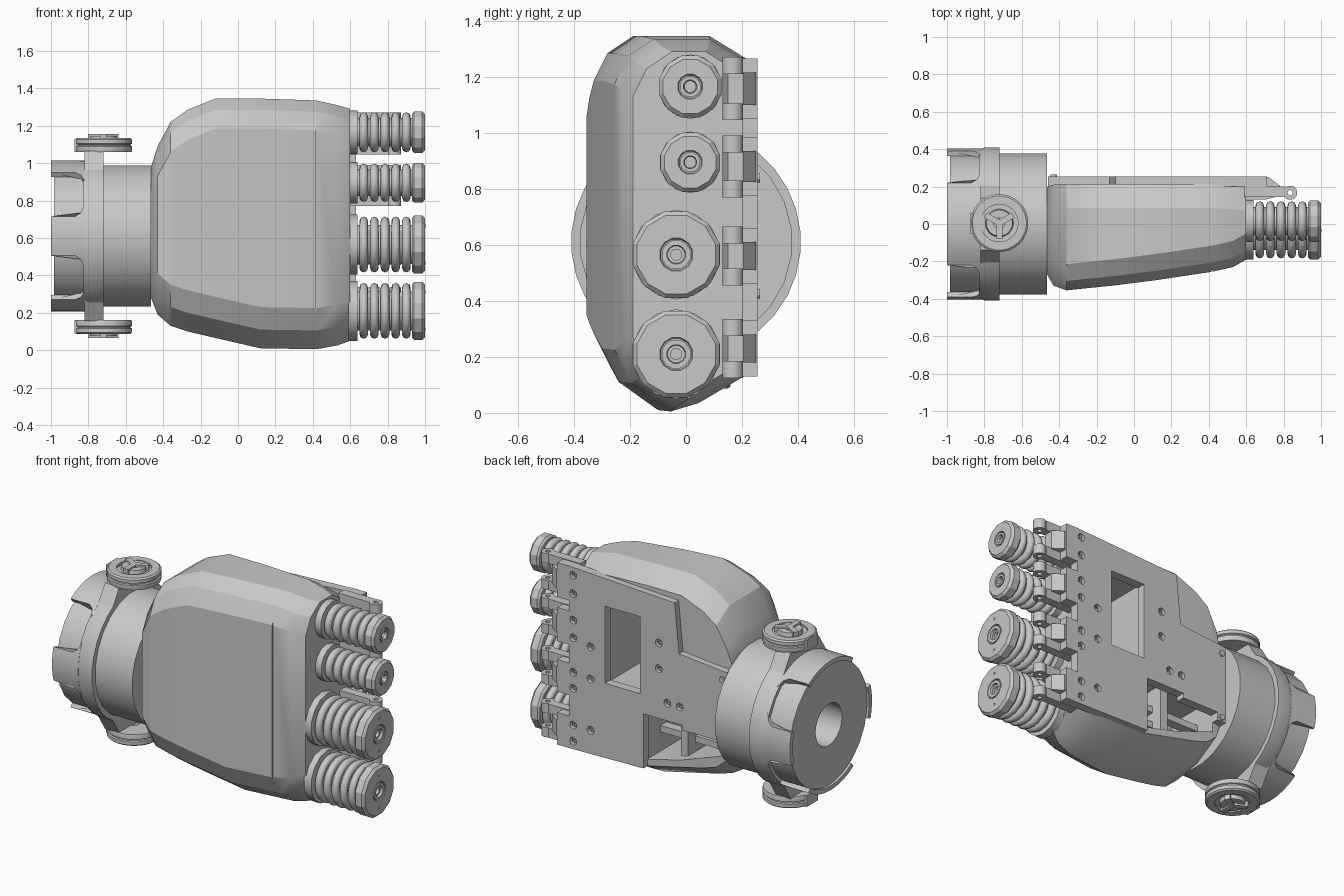
import bpy, bmesh, math
from mathutils import Vector

if "Cube" in bpy.data.objects:
    bpy.data.objects.remove(bpy.data.objects["Cube"])

grey = bpy.data.materials.new("plain grey")
grey.use_nodes = True
COLOUR = (0.58, 0.58, 0.58, 1)
grey.diffuse_color = COLOUR
grey.node_tree.nodes["Principled BSDF"].inputs["Base Color"].default_value = COLOUR


def smooth(obj, angle):
    bpy.ops.object.select_all(action='DESELECT')
    obj.select_set(True)
    bpy.context.view_layer.objects.active = obj
    bpy.ops.object.shade_smooth_by_angle(angle=math.radians(angle))


def finish(name, bm, angle=30):
    bmesh.ops.remove_doubles(bm, verts=bm.verts, dist=1e-5)
    bmesh.ops.recalc_face_normals(bm, faces=bm.faces)
    mesh = bpy.data.meshes.new(name)
    bm.to_mesh(mesh)
    bm.free()
    obj = bpy.data.objects.new(name, mesh)
    bpy.context.collection.objects.link(obj)
    mesh.materials.append(grey)
    smooth(obj, angle)
    return obj


def loft(bm, rings, closed=False):
    """Skin a list of point rings; closed joins the last ring to the first, else the ends are capped."""
    vs = [[bm.verts.new(p) for p in r] for r in rings]
    n = len(vs[0])
    for k in range(len(vs) if closed else len(vs) - 1):
        a, b = vs[k], vs[(k + 1) % len(vs)]
        for i in range(n):
            j = (i + 1) % n
            bm.faces.new((a[i], a[j], b[j], b[i]))
    if not closed:
        bm.faces.new(vs[0])
        bm.faces.new(vs[-1])


def lathe(bm, profile, centre, axis, sides):
    """Turn a closed (radius, offset) profile about an axis."""
    rings = []
    for k in range(sides):
        t = 2 * math.pi * (k + 0.5) / sides
        c, s = math.cos(t), math.sin(t)
        rings.append([Vector(centre) + Vector({'x': (d, r * c, r * s), 'y': (r * c, d, r * s),
                                               'z': (r * c, r * s, d)}[axis]) for r, d in profile])
    loft(bm, rings, closed=True)


def disc(bm, r, a, b, centre, axis, sides):
    """Solid cylinder from a to b along an axis."""
    rings = []
    for d in (a, b):
        ring = []
        for k in range(sides):
            t = 2 * math.pi * (k + 0.5) / sides
            c, s = r * math.cos(t), r * math.sin(t)
            ring.append(Vector(centre) + Vector({'x': (d, c, s), 'y': (c, d, s), 'z': (c, s, d)}[axis]))
        rings.append(ring)
    loft(bm, rings)


def box(bm, x, y, z):
    loft(bm, [[(px, y[0], z[0]), (px, y[1], z[0]), (px, y[1], z[1]), (px, y[0], z[1])] for px in x])


def prism(bm, outline, y0, y1):
    loft(bm, [[(x, y, z) for x, z in outline] for y in (y0, y1)])


def cut(obj, build, *args, angle=25):
    """Subtract one solid made by a builder function."""
    bm = bmesh.new()
    build(bm, *args)
    cutter = finish("cutter", bm)
    cutter.hide_render = True
    mod = obj.modifiers.new("cut", 'BOOLEAN')
    mod.operation, mod.object, mod.solver = 'DIFFERENCE', cutter, 'EXACT'
    bpy.context.view_layer.objects.active = obj
    bpy.ops.object.modifier_apply(modifier="cut")
    bpy.data.objects.remove(cutter)
    smooth(obj, angle)


# Palm shell: rounded sections along x (x, bottom, top, front, back)
stations = [(-.465, .28, .98, -.27, .2), (-.43, .19, 1.09, -.33, .21), (-.36, .13, 1.22, -.355, .215),
            (-.27, .1, 1.285, -.345, .215), (-.12, .065, 1.345, -.33, .215), (.12, .01, 1.345, -.3, .215),
            (.42, .005, 1.335, -.255, .215), (.53, .025, 1.31, -.23, .21), (.6, .05, 1.29, -.19, .2)]
bm = bmesh.new()
loft(bm, [[(x, f, b + .22), (x, f, t - .16), (x, f + .05, t - .06), (x, f + .14, t), (x, k - .13, t),
           (x, k, t - .08), (x, k, b + .13), (x, k - .17, b + .03), (x, f + .2, b),
           (x, f + .06, b + .1)] for x, b, t, f, k in stations])
palm = finish("palm_shell", bm, 25)

# Open bays behind the back plate, and the front seam
cut(palm, prism, [(-.4, .55), (-.4, .34), (-.12, .24), (.12, .18), (.12, .55)], -.15, .3)
cut(palm, box, (.13, .4), (-.14, .3), (.58, 1.1))
cut(palm, box, (.415, .421), (-.4, -.247), (.2, 1.22))

# Internal rails seen through the lower bay
bm = bmesh.new()
for z in (.3, .4):
    box(bm, (-.41, .13), (.02, .08), (z, z + .04))
box(bm, (-.12, -.07), (-.16, .15), (.23, .56))
finish("inner_rails", bm)

# Back plate with finger tongues, window and screw holes
spans = [(.13, .33), (.46, .66), (.775, .985), (1.05, 1.265)]
outline = [(-.46, .4), (-.4, .4), (-.4, .45), (-.15, .45), (-.15, .48), (.115, .48), (.115, .14)]
for lo, hi in spans:
    outline += [(.63, lo), (.71, lo), (.71, hi), (.63, hi)]
outline += [(-.1, 1.23), (-.13, .92), (-.46, .89)]
bm = bmesh.new()
prism(bm, outline, .2, .255)
plate = finish("back_plate", bm)
cut(plate, box, (.14, .38), (.1, .3), (.6, 1.08))
screws = [(.48, .8), (.48, .6), (.48, .28), (.01, .95), (.01, .79), (-.05, .59), (-.135, .59)]
screws += [(.6, z) for lo, hi in spans for z in (lo + .05, hi - .05)]
for x, z in screws:
    cut(plate, disc, .024, .225, .3, (x, 0, z), 'y', 12, angle=35)
bm = bmesh.new()
for x, z in screws:
    lathe(bm, [(.009, .22), (.017, .22), (.017, .24), (.009, .24)], (x, 0, z), 'y', 12)
for z in (.84, .425):
    disc(bm, .018, .25, .265, (-.43, 0, z), 'y', 12)
finish("plate_screws", bm)

# Knuckle hinges: block, two lugs and arms for each finger
for i, (lo, hi) in enumerate(spans):
    bm = bmesh.new()
    loft(bm, [[(.59, .13, z), (.7, .13, z), (.78, .15, z), (.78, .205, z), (.72, .25, z), (.69, .25, z),
               (.59, .21, z)] for z in (lo + .05, hi - .05)])
    for z in (lo - .005, hi - .055):
        lathe(bm, [(.014, 0), (.038, 0), (.038, .06), (.014, .06)], (.835, .167, z), 'z', 16)
        box(bm, (.59, .81), (.145, .2), (z, z + .06))
    finish(f"knuckle_hinge_{i + 1}", bm)

# Fingers: base collar, ribbed sleeve and drilled end cap
fingers = [(-.035, .21, .16), (-.035, .565, .16), (.015, .895, .11), (.015, 1.165, .115)]
for i, (y, z, r) in enumerate(fingers):
    centre = (0, y, z)
    bm = bmesh.new()
    disc(bm, r, .59, .64, centre, 'x', 14)
    finish(f"finger_collar_{i + 1}", bm)
    bm = bmesh.new()
    lathe(bm, [(.02, .6), (r * .66, .6), (r * .66, .95), (.02, .95)], centre, 'x', 24)
    for k in range(5):
        lathe(bm, [(r * .94 - .024 + .024 * math.cos(a), .672 + k * .057 + .023 * math.sin(a))
                   for a in [j * math.pi / 4 for j in range(8)]], centre, 'x', 24)
    finish(f"finger_sleeve_{i + 1}", bm, 50)
    bm = bmesh.new()
    h = r * .33
    lathe(bm, [(.02, .93), (r - .012, .93), (r, .942), (r, .985), (r - .015, 1), (h + .008, 1), (h + .004, .99),
               (h, .99), (h, 1), (h * .65, 1), (h * .6, .985), (.02, .985)], centre, 'x', 12)
    if r > .15:
        for s in (-.1, .1):
            lathe(bm, [(.004, 0), (.009, 0), (.009, .004), (.004, .004)], (.998, y, z + s), 'x', 8)
    finish(f"finger_cap_{i + 1}", bm, 20)

# Wrist barrel with a bored end
MID = .61
bm = bmesh.new()
lathe(bm, [(.13, -.985), (.38, -.985), (.38, -.465), (.13, -.465)], (0, 0, MID), 'x', 24)
finish("wrist_barrel", bm)

# Wrist cuff: band plus four flared tabs
bm = bmesh.new()
lathe(bm, [(.375, -.83), (.4, -.83), (.41, -.8), (.41, -.72), (.375, -.72)], (0, 0, MID), 'x', 32)
finish("cuff_band", bm)
bm = bmesh.new()
for side, half in ((0, 15), (90, 33), (180, 15), (270, 33)):
    rings = []
    for k in range(9):
        ring = []
        for r, xs in ((.376, (-1, -.87, -.84, -.82)), (.404, (-.82, -.84, -.87, -1))):
            for x in xs:
                flare = {-.84: 3, -.82: 10}.get(x, 0)
                t = math.radians(side + (half + flare) * (k / 4 - 1))
                ring.append((x, r * math.cos(t), MID + r * math.sin(t)))
        rings.append(ring)
    loft(bm, rings)
finish("cuff_tabs", bm)

# Pivot discs above and below the wrist
for name, s in (("upper", 1), ("lower", -1)):
    bm = bmesh.new()
    lathe(bm, [(r, s * d) for r, d in
               ((.03, .45), (.152, .45), (.155, .46), (.155, .48), (.147, .484),
                (.147, .49), (.155, .494), (.155, .515), (.145, .523), (.1, .523), (.1, .512), (.075, .512),
                (.07, .535), (.03, .535))], (-.72, .005, MID), 'z', 28)
    box(bm, (-.875, -.81), (-.05, .06), (MID + s * .45, MID + s * .52))
    # Three-armed key on the hub
    for k in range(3):
        t = math.radians(30 + 120 * k)
        u, v = Vector((math.cos(t), math.sin(t), 0)), Vector((-math.sin(t), math.cos(t), 0))
        loft(bm, [[Vector((-.72, .005, MID + s * d)) + u * a + v * b
                   for a, b in ((0, -.016), (.085, -.016), (.085, .016), (0, .016))] for d in (.5, .545)])
    finish(f"{name}_pivot", bm)
    # Tapered shoulder joining the pivot to the cuff band
    bm = bmesh.new()
    loft(bm, [[(x, w, MID + s * d) for w, d in ((-.22, .33), (.22, .33), (.14, .455), (-.14, .455))]
              for x in (-.82, -.72)])
    finish(f"{name}_pivot_shoulder", bm)
